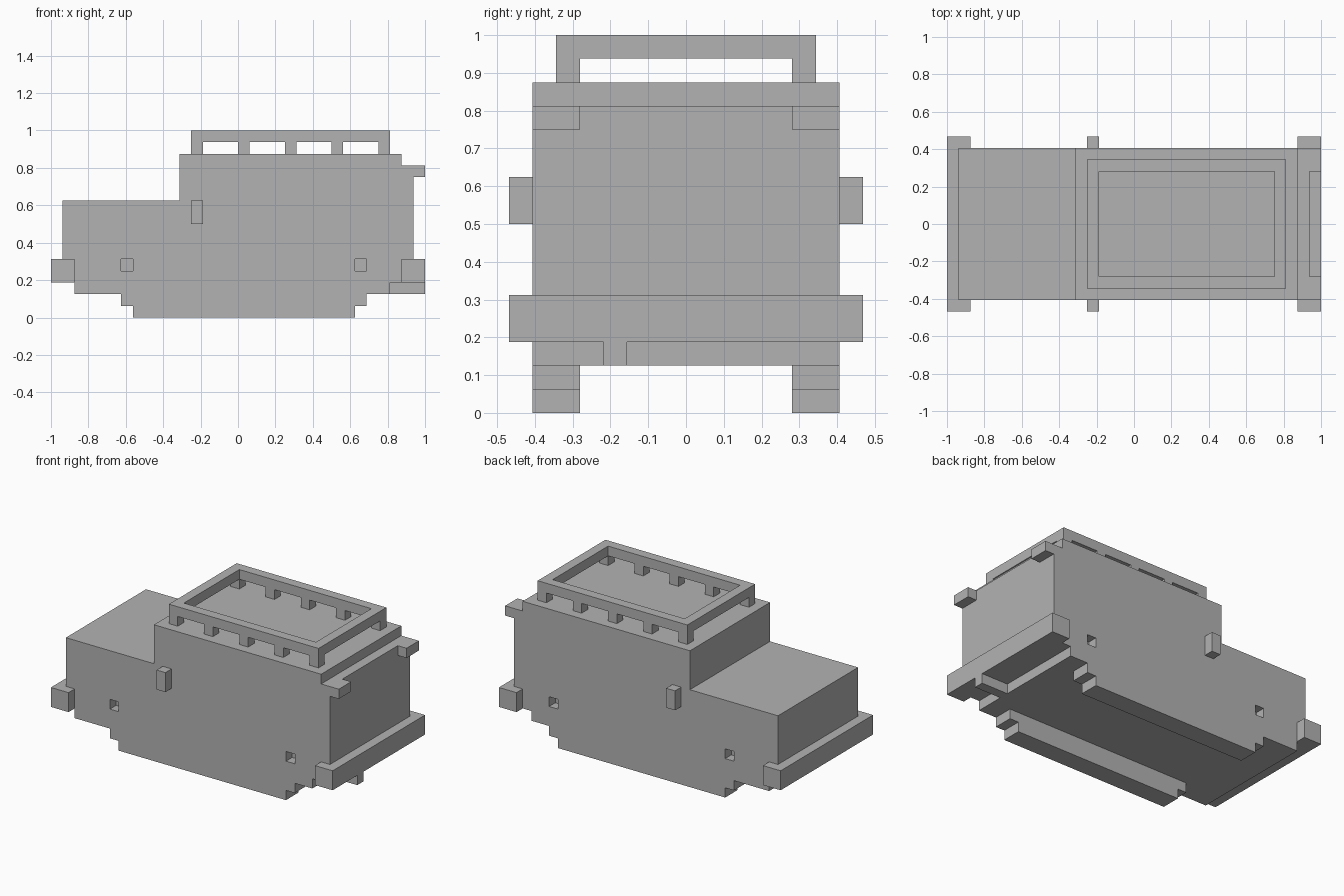
import bpy
import bmesh

old = bpy.data.objects.get("Cube")
if old:
    bpy.data.objects.remove(old, do_unlink=True)

U = 1 / 16  # one block of the grid the truck is built on

grey = bpy.data.materials.new("plain grey")
grey.use_nodes = True
colour = (0.45, 0.45, 0.45, 1)
grey.diffuse_color = colour
grey.node_tree.nodes["Principled BSDF"].inputs["Base Color"].default_value = colour


def prism(name, profile, y0, y1):
    """Extrude a side profile of (x, z) block corners from y0 to y1."""
    bm = bmesh.new()
    face = bm.faces.new([bm.verts.new((x * U, y0 * U, z * U)) for x, z in profile])
    grown = bmesh.ops.extrude_face_region(bm, geom=[face])["geom"]
    verts = [v for v in grown if isinstance(v, bmesh.types.BMVert)]
    bmesh.ops.translate(bm, verts=verts, vec=(0, (y1 - y0) * U, 0))
    bmesh.ops.recalc_face_normals(bm, faces=bm.faces)
    mesh = bpy.data.meshes.new(name)
    bm.to_mesh(mesh)
    bm.free()
    mesh.materials.append(grey)
    obj = bpy.data.objects.new(name, mesh)
    bpy.context.scene.collection.objects.link(obj)
    return obj


def box(name, x0, x1, y0, y1, z0, z1):
    return prism(name, [(x0, z0), (x1, z0), (x1, z1), (x0, z1)], y0, y1)


# Body: hood, tall cabin and stepped tail in one profile
body = prism("body", [(-14, 2), (13, 2), (13, 3), (14, 3), (14, 5), (15, 5), (15, 13),
                      (14, 13), (14, 14), (-5, 14), (-5, 10), (-15, 10), (-15, 5),
                      (-14, 5)], -6.5, 6.5)

# Small square sockets cut into both flanks
cutters = []
for x in (-10, 10):
    for y in (-7.5, 5.5):
        cutters.append(box("socket_cutter", x, x + 1, y, y + 2, 4, 5))
for cutter in cutters:
    mod = body.modifiers.new("socket", "BOOLEAN")
    mod.operation = "DIFFERENCE"
    mod.solver = "EXACT"
    mod.object = cutter
bpy.context.view_layer.update()
cut_mesh = bpy.data.meshes.new_from_object(
    body.evaluated_get(bpy.context.evaluated_depsgraph_get()))
body.modifiers.clear()
body.data = cut_mesh
for cutter in cutters:
    bpy.data.objects.remove(cutter, do_unlink=True)

# Bumpers and exhaust
box("nose_bumper", -16, -14, -7.5, 7.5, 3, 5)
box("tail_bumper", 14, 16, -7.5, 7.5, 3, 5)
box("exhaust", 13, 16, -3.5, -2.5, 2, 3)

# Parts repeated on both sides
for side, s in (("left", 1), ("right", -1)):
    def span(a, b):
        return sorted((a * s, b * s))

    prism(side + "_skirt", [(-9, 0), (10, 0), (10, 1), (11, 1), (11, 2), (-10, 2),
                            (-10, 1), (-9, 1)], *span(4.5, 6.5))
    box(side + "_mirror", -4, -3, *span(6.5, 7.5), 8, 10)
    box(side + "_tail_lug", 15, 16, *span(4.5, 6.5), 12, 13)
    box(side + "_rack_rail", -4, 13, *span(4.5, 5.5), 15, 16)
    for x in range(-4, 13, 4):
        box(side + "_rack_post", x, x + 1, *span(4.5, 5.5), 14, 15)

# Cross rails closing the roof rack
for x in (-4, 12):
    box("rack_cross_rail", x, x + 1, -4.5, 4.5, 15, 16)
